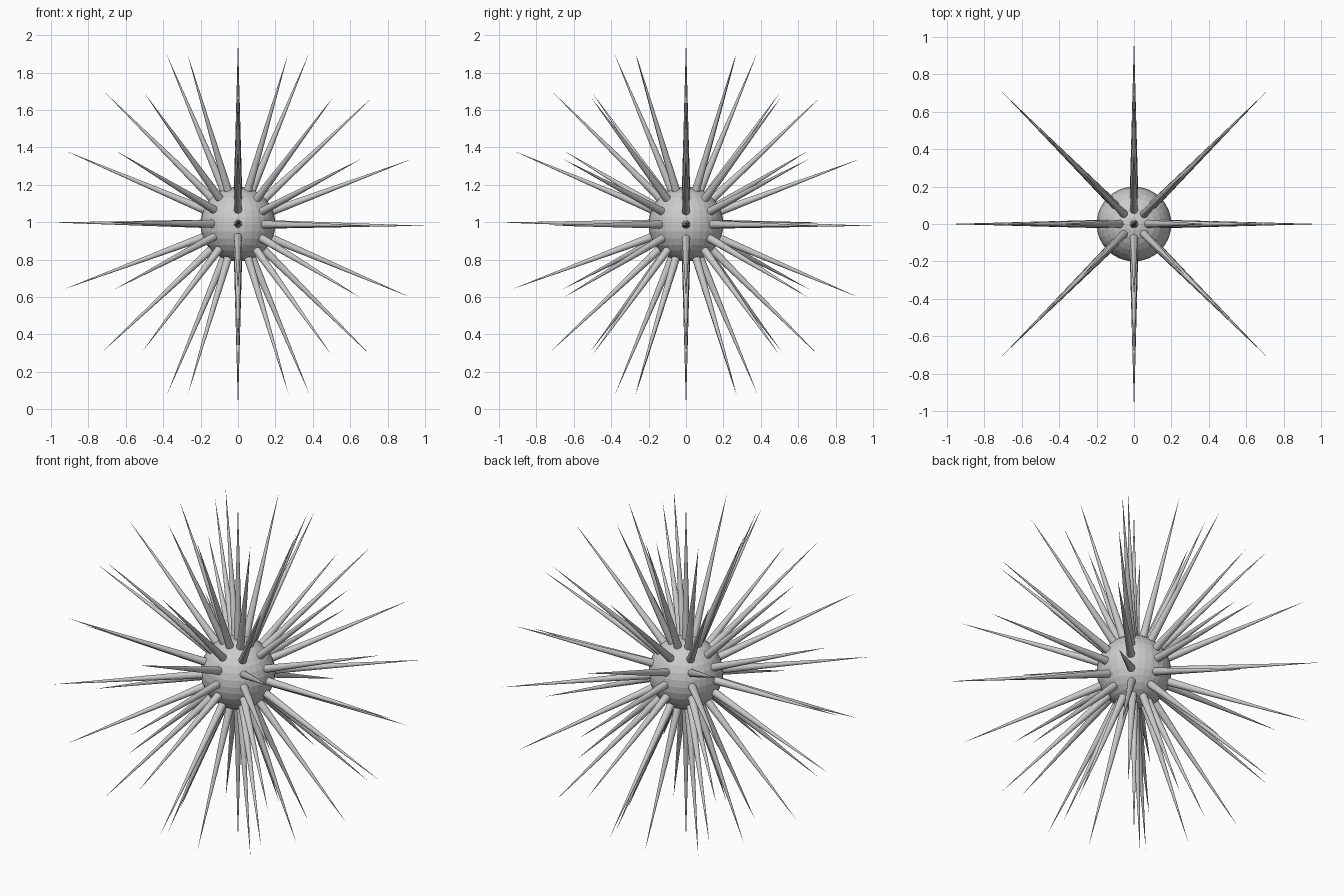
import bpy
from math import radians
from mathutils import Matrix, Vector

cube = bpy.data.objects.get("Cube")
if cube:
    bpy.data.objects.remove(cube, do_unlink=True)

CENTRE = Vector((0, 0, 0.99))
BODY_RADIUS = 0.2
SPIKE_RADIUS = 0.027

grey = bpy.data.materials.new("plain_grey")
grey.use_nodes = True
grey.diffuse_color = (0.6, 0.6, 0.6, 1)
grey.node_tree.nodes["Principled BSDF"].inputs["Base Color"].default_value = grey.diffuse_color

# Round faceted core
bpy.ops.mesh.primitive_uv_sphere_add(segments=32, ring_count=16, radius=BODY_RADIUS, location=CENTRE)
body = bpy.context.object
body.name = "body"
body.data.materials.append(grey)

# One cone mesh of unit length, base at the core's middle, shared by all spikes
bpy.ops.mesh.primitive_cone_add(vertices=32, radius1=SPIKE_RADIUS, radius2=0, depth=1)
first = bpy.context.object
spike_mesh = first.data
spike_mesh.name = "spike"
spike_mesh.transform(Matrix.Translation((0, 0, 0.5)))
spike_mesh.materials.append(grey)
bpy.data.objects.remove(first, do_unlink=True)


def add_spike(name, tilt, turn, length):
    spike = bpy.data.objects.new(name, spike_mesh)
    bpy.context.collection.objects.link(spike)
    spike.matrix_world = (Matrix.Translation(CENTRE)
                          @ Matrix.Rotation(radians(turn), 4, "Z")
                          @ Matrix.Rotation(radians(tilt), 4, "Y")
                          @ Matrix.Diagonal((1, 1, length, 1)))


# Upright pair
add_spike("top_spike", 0, 0, 0.99)
add_spike("bottom_spike", 180, 0, 0.99)

# Four upright rings of opposed spikes, with slightly uneven tilt and length
SPIKES = ((22.6, 0.987), (46.7, 0.992), (69.5, 0.993), (90.5, 1),
          (113, 1), (134.7, 1), (157.2, 0.988))
for ring, turn in enumerate((-45, 0, 45, 90), 1):
    for i, (tilt, length) in enumerate(SPIKES, 1):
        add_spike(f"ring_{ring}_spike_{i}", tilt, turn, length)
        add_spike(f"ring_{ring}_opposite_spike_{i}", tilt + 180, turn, length)
